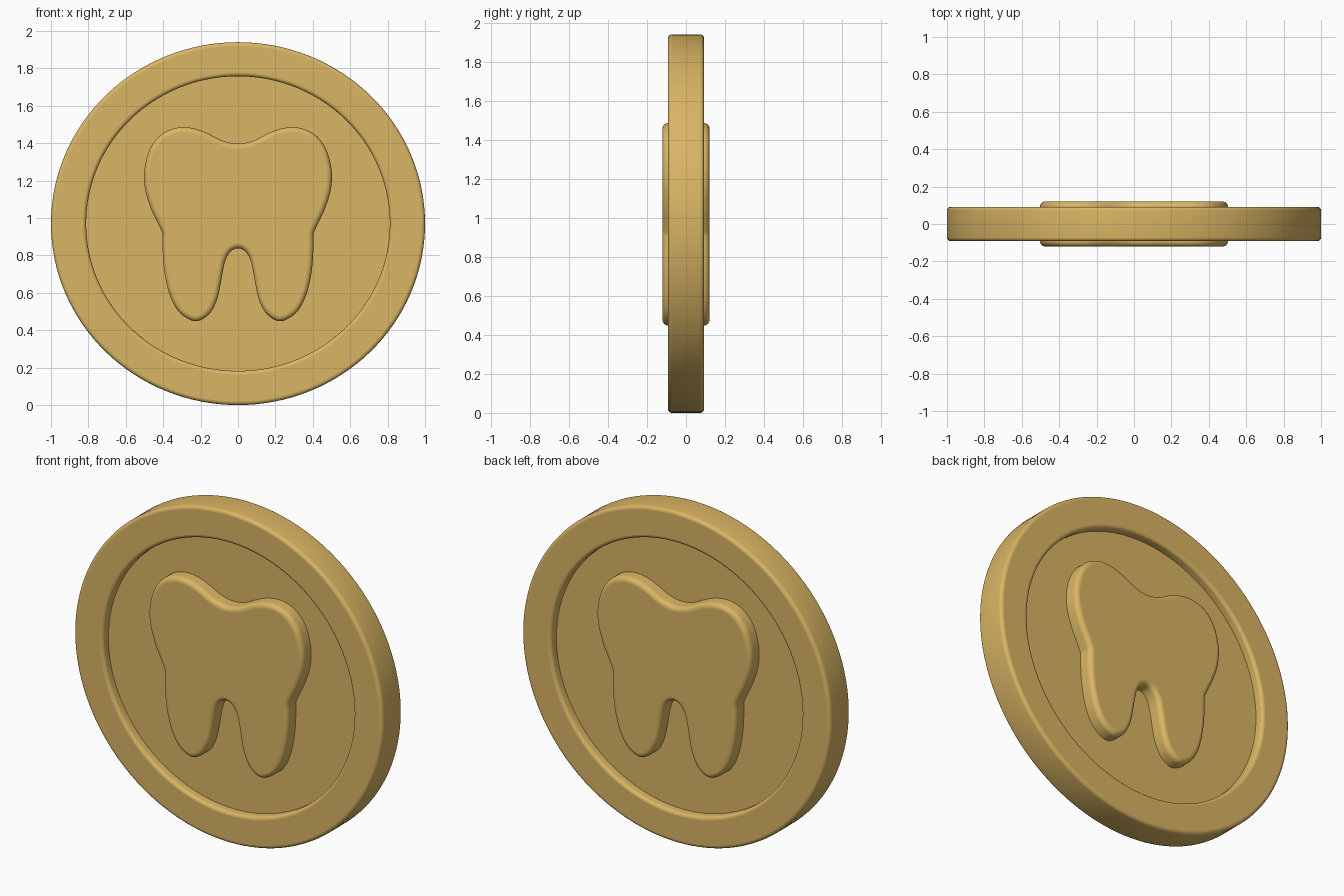
import bpy, bmesh, math
from mathutils import Vector

if "Cube" in bpy.data.objects:
    bpy.data.objects.remove(bpy.data.objects["Cube"])

gold = bpy.data.materials.new("warm gold")
gold.diffuse_color = (0.70, 0.465, 0.128, 1)
gold.use_nodes = True
gold.node_tree.nodes["Principled BSDF"].inputs["Base Color"].default_value = gold.diffuse_color
CZ = 0.97  # height of the coin centre


def arc(cx, cy, r, a0, a1, n=5):
    """Rounded corner as (radius, depth) points, angles in degrees."""
    out = []
    for i in range(n + 1):
        a = math.radians(a0 + (a1 - a0) * i / n)
        out.append((cx + r * math.cos(a), cy + r * math.sin(a)))
    return out


def skin(name, rings):
    """Join closed rings of points and cap both ends."""
    bm = bmesh.new()
    loops = [[bm.verts.new(p) for p in ring] for ring in rings]
    n = len(loops[0])
    for a, b in zip(loops, loops[1:]):
        for i in range(n):
            j = (i + 1) % n
            bm.faces.new((a[i], a[j], b[j], b[i]))
    bm.faces.new(loops[0])
    bm.faces.new(loops[-1])
    bmesh.ops.recalc_face_normals(bm, faces=bm.faces)
    for f in bm.faces:  # flat faces stay flat, edges and walls are smooth
        f.smooth = abs(f.normal.y) < 0.999
    me = bpy.data.meshes.new(name)
    bm.to_mesh(me)
    bm.free()
    me.materials.append(gold)
    ob = bpy.data.objects.new(name, me)
    bpy.context.collection.objects.link(ob)
    return ob


# Coin: raised rim around a recessed field on both sides, slightly oval
R = 0.02
half = [(0.812, -0.04)] + arc(0.812 + R, -0.092 + R, R, 180, 270) \
    + arc(1 - R, -0.092 + R, R, 270, 360)
profile = half + [(r, -y) for r, y in reversed(half)]
SEG = 128
skin("coin", [[(r * math.cos(2 * math.pi * i / SEG), y,
                CZ + CZ * r * math.sin(2 * math.pi * i / SEG))
               for i in range(SEG)] for r, y in profile])


def spline(pts, first, last, steps=5):
    """Smooth curve through the points, with given end neighbours."""
    p = [Vector(q) for q in [first] + pts + [last]]
    out = []
    for a, b, c, d in zip(p, p[1:], p[2:], p[3:]):
        for i in range(steps):
            t = i / steps
            out.append(0.5 * (2 * b + (c - a) * t + (2 * a - 5 * b + 4 * c - d) * t * t
                              + (3 * b - a - 3 * c + d) * t ** 3))
    return out + [p[-2]]


# Tooth outline, right half: crown, then root, meeting at a crease
crown = [(0, 1.398), (0.08, 1.413), (0.17, 1.457), (0.25, 1.482), (0.33, 1.482),
         (0.41, 1.447), (0.47, 1.37), (0.50, 1.26), (0.497, 1.155),
         (0.465, 1.05), (0.425, 0.965), (0.403, 0.915)]
root = [(0.403, 0.915), (0.402, 0.81), (0.39, 0.69), (0.358, 0.57), (0.305, 0.487),
        (0.225, 0.448), (0.155, 0.485), (0.115, 0.555), (0.095, 0.635),
        (0.082, 0.71), (0.065, 0.78), (0.036, 0.824), (0, 0.838)]
right = spline(crown, (-0.08, 1.413), (0.39, 0.87))[:-1] \
    + spline(root, (0.403, 0.96), (-0.036, 0.824))
outline = right + [Vector((-p.x, p.y)) for p in reversed(right[1:-1])]


def inset(d):
    """Outline moved inward by d."""
    out = []
    for i, p in enumerate(outline):
        t = (outline[(i + 1) % len(outline)] - outline[i - 1]).normalized()
        out.append(p + d * Vector((t.y, -t.x)))
    return out


# Tooth: one body through the coin, rounded on both faces
B = 0.028
edge = [(B * (1 - math.cos(a)), -0.12 + B * (1 - math.sin(a)))
        for a in (math.pi / 2 * (1 - i / 6) for i in range(7))]
edge += [(d, -y) for d, y in reversed(edge)]
skin("tooth_emblem", [[(p.x, y, p.y) for p in inset(d)] for d, y in edge])
